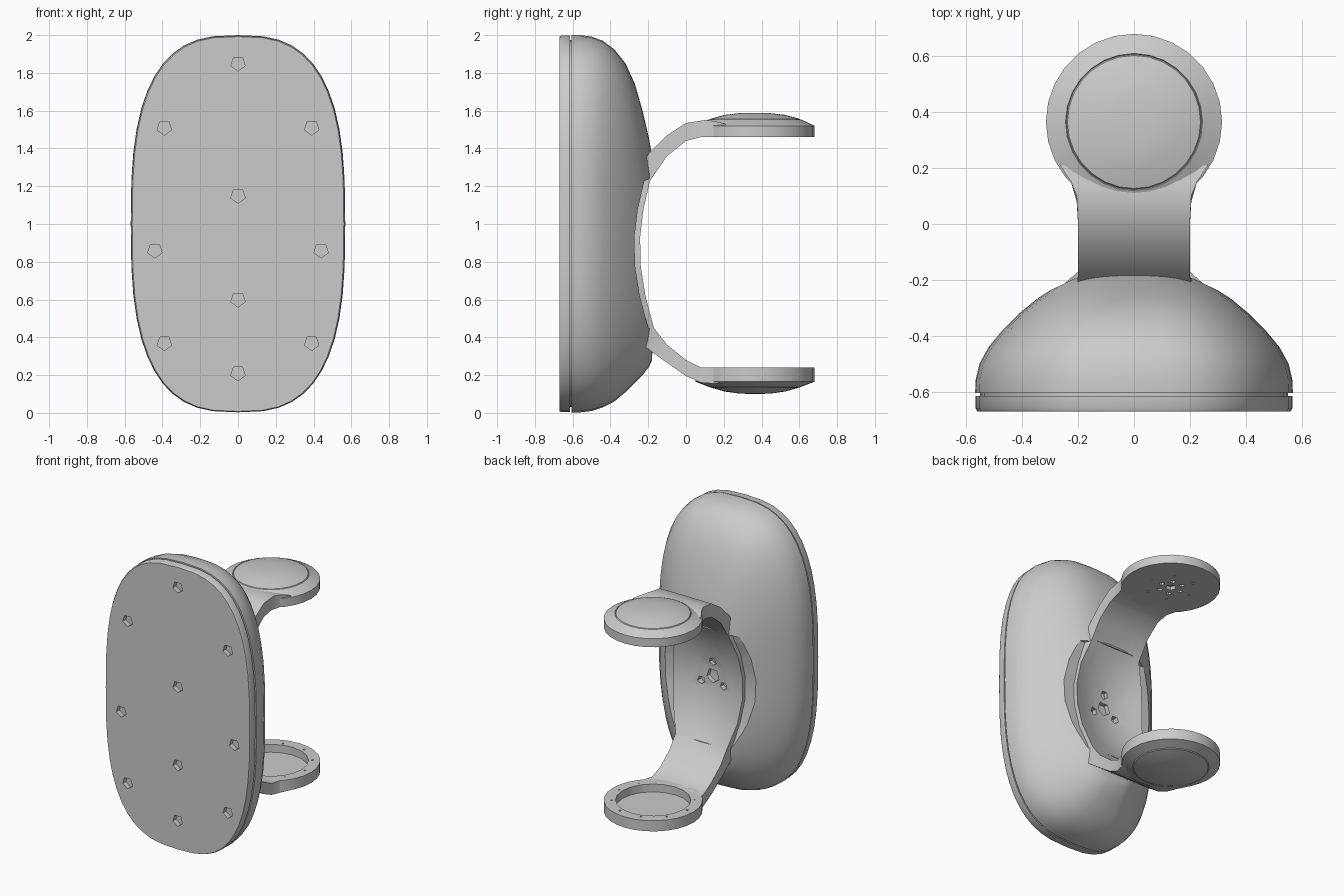
import bpy, bmesh, math
from mathutils import Vector, Matrix

if "Cube" in bpy.data.objects:
    bpy.data.objects.remove(bpy.data.objects["Cube"])

grey = bpy.data.materials.new("plain_grey")
grey.use_nodes = True
grey.diffuse_color = (0.6, 0.6, 0.6, 1)
grey.node_tree.nodes["Principled BSDF"].inputs["Base Color"].default_value = (0.6, 0.6, 0.6, 1)


def add_object(name, bm):
    bmesh.ops.recalc_face_normals(bm, faces=bm.faces)
    mesh = bpy.data.meshes.new(name)
    bm.to_mesh(mesh)
    bm.free()
    mesh.materials.append(grey)
    ob = bpy.data.objects.new(name, mesh)
    bpy.context.collection.objects.link(ob)
    return ob


def loft(name, rings):
    """Skin a list of equal-length point rings and cap both ends."""
    bm = bmesh.new()
    loops = [[bm.verts.new(p) for p in ring] for ring in rings]
    n = len(loops[0])
    for a, b in zip(loops, loops[1:]):
        for i in range(n):
            j = (i + 1) % n
            bm.faces.new((a[i], a[j], b[j], b[i]))
    bm.faces.new(loops[0])
    bm.faces.new(loops[-1])
    return add_object(name, bm)


def outline(y, half_width, top, bottom, power=2.8, n=48):
    """Rounded oblong ring in a plane of constant y."""
    mid, half = (top + bottom) / 2, (top - bottom) / 2
    ring = []
    for i in range(n):
        t = 2 * math.pi * i / n
        c, s = math.cos(t), math.sin(t)
        ring.append((half_width * math.copysign(abs(c) ** (2 / power), c), y,
                     mid + half * math.copysign(abs(s) ** (2 / power), s)))
    return ring


def cut(ob, cutter):
    """Subtract the cutter, bake the result and drop the cutter."""
    mod = ob.modifiers.new("cut", "BOOLEAN")
    mod.operation = "DIFFERENCE"
    mod.solver = "EXACT"
    mod.object = cutter
    cutter.hide_render = True
    graph = bpy.context.evaluated_depsgraph_get()
    baked = bpy.data.meshes.new_from_object(ob.evaluated_get(graph))
    ob.modifiers.clear()
    ob.data = baked
    bpy.data.objects.remove(cutter)


def holes(spots, axis, depth, sides=5):
    """Straight pits; each spot is (centre, radius)."""
    bm = bmesh.new()
    turn = Vector((0, 0, 1)).rotation_difference(Vector(axis)).to_matrix().to_4x4()
    for centre, radius in spots:
        bmesh.ops.create_cone(bm, cap_ends=True, segments=sides, radius1=radius, radius2=radius,
                              depth=depth, matrix=Matrix.Translation(centre) @ turn)
    return add_object("hole_cutter", bm)


def lathe(name, profile, centre, flip, n=28):
    """Spin (radius, height) points about a vertical axis."""
    bm = bmesh.new()
    verts = [bm.verts.new((r, 0, h * flip)) for r, h in profile]
    edges = [bm.edges.new(pair) for pair in zip(verts, verts[1:])]
    bmesh.ops.spin(bm, geom=verts + edges, cent=(0, 0, 0), axis=(0, 0, 1),
                   angle=2 * math.pi, steps=n, use_merge=True)
    bmesh.ops.remove_doubles(bm, verts=bm.verts, dist=0.0005)
    bmesh.ops.translate(bm, verts=bm.verts, vec=centre)
    return add_object(name, bm)


def extrude_x(name, profile, half_width):
    return loft(name, [[(x, y, z) for y, z in profile] for x in (-half_width, half_width)])


# Front plate with screw pits
plate = loft("front_plate", [outline(-0.67, 0.56, 1.992, 0.008), outline(-0.66, 0.566, 1.997, 0.004),
                             outline(-0.615, 0.566, 1.997, 0.004)])
screws = [(0, 1.85), (0, 1.15), (0, 0.6), (0, 0.21)]
for side in (-1, 1):
    screws += [(side * 0.39, 1.51), (side * 0.44, 0.86), (side * 0.39, 0.37)]
cut(plate, holes([((x, -0.67, z), 0.04) for x, z in screws], (0, 1, 0), 0.07))
spacer = loft("seam_spacer", [outline(y, 0.55, 1.975, 0.03) for y in (-0.62, -0.6)])

# Domed body: y, half width, top, bottom
dome = [(-0.605, 0.568, 2.0, 0.003), (-0.56, 0.567, 2.0, 0.003), (-0.5, 0.553, 1.992, 0.01),
        (-0.44, 0.52, 1.97, 0.03), (-0.38, 0.47, 1.925, 0.06), (-0.32, 0.41, 1.85, 0.11),
        (-0.27, 0.35, 1.74, 0.16), (-0.23, 0.295, 1.6, 0.2), (-0.195, 0.24, 1.45, 0.245),
        (-0.18, 0.2, 1.36, 0.28), (-0.172, 0.12, 1.15, 0.45)]
body = loft("body", [outline(*row) for row in dome])

# Arm sections: inner y, inner z, outer y, outer z, half width, dish depth
arm = [(0.21, 0.24, 0.21, 0.16, 0.265, 0), (0.15, 0.24, 0.15, 0.155, 0.225, 0),
       (0.08, 0.24, 0.08, 0.16, 0.205, 0), (0, 0.28, 0, 0.195, 0.2, 0),
       (-0.1, 0.36, -0.1, 0.265, 0.2, 0), (-0.17, 0.45, -0.21, 0.345, 0.2, 0.01),
       (-0.215, 0.62, -0.32, 0.6, 0.25, 0.045), (-0.24, 0.78, -0.36, 0.78, 0.27, 0.06),
       (-0.243, 0.93, -0.36, 0.94, 0.27, 0.06), (-0.225, 1.08, -0.33, 1.12, 0.25, 0.045),
       (-0.19, 1.23, -0.2, 1.37, 0.2, 0.01), (-0.1, 1.36, -0.1, 1.47, 0.2, 0),
       (0, 1.44, 0, 1.535, 0.2, 0), (0.08, 1.46, 0.1, 1.55, 0.205, 0),
       (0.15, 1.46, 0.15, 1.545, 0.225, 0), (0.21, 1.46, 0.21, 1.53, 0.265, 0)]


def arm_ring(iy, iz, oy, oz, w, sag):
    inner = [(w * t, iy - sag * (1 - t * t), iz) for t in (-1, -0.67, -0.33, 0, 0.33, 0.67, 1)]
    return inner + [(w, oy, oz), (-w, oy, oz)]


# Hollow in the back of the body, with a deeper pocket hidden under the arm dish
hollow = [(row[0] - 0.03, row[1]) for row in arm[5:11]] + [(0.2, 1.36), (0.2, 0.36)]
cut(body, extrude_x("hollow_cutter", hollow, 0.7))
pocket = [(-0.17, 0.45), (-0.28, 0.62), (-0.33, 0.78), (-0.33, 0.93), (-0.29, 1.08),
          (-0.19, 1.25), (0.1, 1.25), (0.1, 0.45)]
cut(body, extrude_x("pocket_cutter", pocket, 0.19))

# Curved arm with a shallow dish and its fixing holes
bracket = loft("curved_arm", [arm_ring(*row) for row in arm])
fixings = [((0, -0.303, 0.86), 0.05)]
for i in range(3):
    a = math.radians(90 + 120 * i)
    fixings.append(((0.1 * math.cos(a), -0.295, 0.86 + 0.1 * math.sin(a)), 0.028))
cut(bracket, holes(fixings, (0, 1, 0), 0.07))

# Upper pad: flat underside with pits, shallow cap with a fine seam
upper_cap = [(0, 0), (0.315, 0), (0.315, 0.06), (0.245, 0.093), (0.242, 0.089), (0.238, 0.096),
             (0.16, 0.118), (0.08, 0.127), (0, 0.128)]
upper = lathe("upper_pad", upper_cap, (0, 0.365, 1.46), 1)
pits = [((0, 0.365, 1.46), 0.035)]
for i in range(6):
    a = math.pi * i / 3
    for reach, size in ((0.075, 0.017), (0.15, 0.007)):
        pits.append(((reach * math.cos(a), 0.365 + reach * math.sin(a), 1.46), size))
cut(upper, holes(pits, (0, 0, 1), 0.05))

# Lower pad: inverted, with a round recess shared with the arm end
lower_cap = [(0, 0), (0.315, 0), (0.315, 0.075), (0.245, 0.102), (0.242, 0.098), (0.238, 0.105),
             (0.16, 0.127), (0.08, 0.138), (0, 0.14)]
lower = lathe("lower_pad", lower_cap, (0, 0.365, 0.24), -1)
for part in (lower, bracket):
    cut(part, holes([((0, 0.365, 0.24), 0.24)], (0, 0, 1), 0.11, sides=20))
dots = [((0.265 * math.cos(i * math.pi / 5), 0.365 + 0.265 * math.sin(i * math.pi / 5), 0.24), 0.008)
        for i in range(10)]
cut(lower, holes(dots, (0, 0, 1), 0.03))

# Smooth shading with crisp edges
for ob in (plate, spacer, body, bracket, upper, lower):
    bpy.ops.object.select_all(action="DESELECT")
    ob.select_set(True)
    bpy.context.view_layer.objects.active = ob
    bpy.ops.object.shade_smooth_by_angle(angle=math.radians(32))
